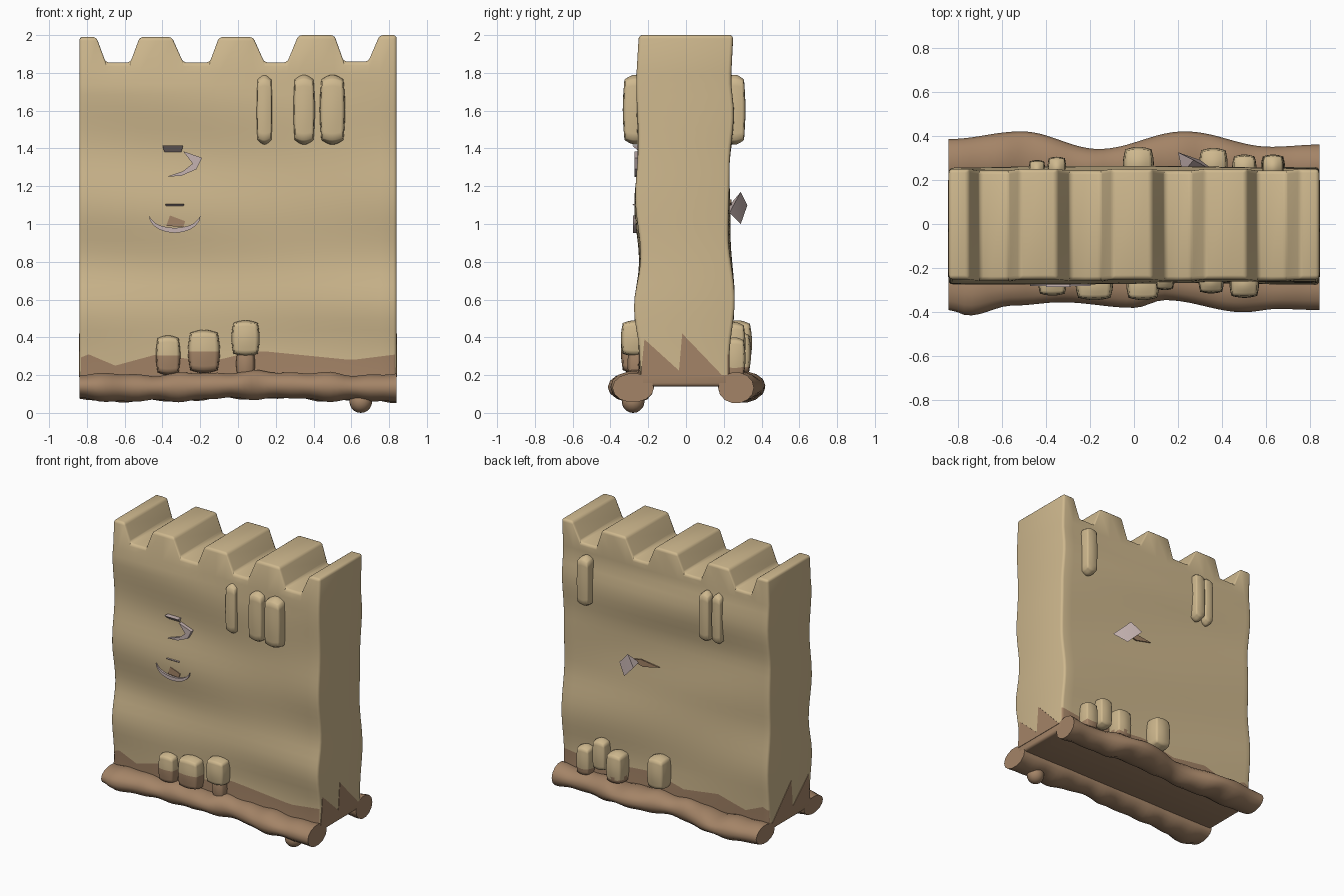
import bpy, bmesh, math
from mathutils import Vector

cube = bpy.data.objects.get("Cube")
if cube:
    bpy.data.objects.remove(cube, do_unlink=True)


def material(name, rgb):
    m = bpy.data.materials.new(name)
    m.use_nodes = True
    m.diffuse_color = (*rgb, 1)
    m.node_tree.nodes["Principled BSDF"].inputs["Base Color"].default_value = (*rgb, 1)
    return m


SAND = material("dry sand", (0.62, 0.48, 0.27))
WET = material("wet sand", (0.37, 0.23, 0.135))
SHELL = material("shell", (0.56, 0.45, 0.44))


def interp(pts, t, smooth=True):
    """Value at t along a list of (position, value) pairs."""
    if t <= pts[0][0]:
        return pts[0][1]
    for (a, u), (b, v) in zip(pts, pts[1:]):
        if t <= b:
            f = (t - a) / (b - a)
            if smooth:
                f = (1 - math.cos(math.pi * f)) / 2
            return u + (v - u) * f
    return pts[-1][1]


def finish(name, bm, mats, bevel=0, angle=40, segments=3):
    bmesh.ops.recalc_face_normals(bm, faces=bm.faces)
    me = bpy.data.meshes.new(name)
    bm.to_mesh(me)
    bm.free()
    for m in mats:
        me.materials.append(m)
    ob = bpy.data.objects.new(name, me)
    bpy.context.collection.objects.link(ob)
    bpy.ops.object.select_all(action="DESELECT")
    ob.select_set(True)
    bpy.context.view_layer.objects.active = ob
    if bevel:
        mod = ob.modifiers.new("round", "BEVEL")
        mod.width, mod.segments = bevel, segments
        mod.limit_method, mod.angle_limit = "ANGLE", math.radians(48)
        bpy.ops.object.modifier_apply(modifier=mod.name)
    bpy.ops.object.shade_smooth_by_angle(angle=math.radians(angle))
    return ob


# Wall: a grid of columns and rows, front and back, with a toothed top row
TEETH = [(-.84, 1.99), (-.75, 1.99), (-.70, 1.855), (-.57, 1.855), (-.52, 1.99),
         (-.35, 1.99), (-.29, 1.855), (-.15, 1.855), (-.10, 1.99), (.08, 1.99),
         (.14, 1.855), (.26, 1.855), (.32, 2.0), (.51, 2.0), (.56, 1.86),
         (.69, 1.86), (.75, 2.0), (.84, 2.0)]
FRONT = [(.13, .25), (.3, .25), (.55, .27), (.8, .243), (1.1, .268),
         (1.38, .25), (1.7, .268), (1.95, .25)]
BACK = [(.13, .235), (.3, .235), (.6, .252), (.95, .23), (1.3, .225),
        (1.6, .258), (1.8, .24), (1.95, .25)]
DIRT = [(-.84, .29), (-.79, .31), (-.65, .25), (-.43, .31), (-.15, .27),
        (.1, .33), (.6, .28), (.84, .31)]
columns = sorted({x for x, _ in TEETH} | {-.79, -.65, -.43, -.22, 0, .2, .42, .62})
rows = [.14, .2, .3] + [.38 + .0592 * i for i in range(25)] + [2]


def wall_point(x, row, side):
    z = rows[row]
    if row == 2:
        z = interp(DIRT, x, False)
    if row == len(rows) - 1:
        z = interp(TEETH, x, False)
    ripple = .006 * math.sin(3 * x + 9 * z) if z < 1.8 else 0
    return (x, side * (interp(FRONT if side < 0 else BACK, z) + ripple), z)


bm = bmesh.new()
sheet = {(s, i, j): bm.verts.new(wall_point(x, j, s))
         for s in (-1, 1) for i, x in enumerate(columns) for j in range(len(rows))}
last_c, last_r = len(columns) - 1, len(rows) - 1


def quad(keys, wet):
    bm.faces.new([sheet[k] for k in keys]).material_index = int(wet)


for i in range(last_c):
    for s in (-1, 1):
        for j in range(last_r):
            quad([(s, i, j), (s, i + 1, j), (s, i + 1, j + 1), (s, i, j + 1)], j < 2)
    for j in (0, last_r):
        quad([(-1, i, j), (-1, i + 1, j), (1, i + 1, j), (1, i, j)], j == 0)
for i in (0, last_c):
    for j in range(last_r):
        quad([(-1, i, j), (-1, i, j + 1), (1, i, j + 1), (1, i, j)], j < 1)
finish("battlement_wall", bm, [SAND, WET], .018)


# Flat outlines pushed along one axis, for stains and shells
def plate(name, outline, axis, start, end, mat):
    def place(p, d):
        return (d, *p) if axis == "x" else (p[0], d, p[1])
    bm = bmesh.new()
    a = [bm.verts.new(place(p, start)) for p in outline]
    b = [bm.verts.new(place(p, end)) for p in outline]
    bm.faces.new(a)
    bm.faces.new(b)
    for k in range(len(a)):
        n = (k + 1) % len(a)
        bm.faces.new((a[k], a[n], b[n], b[k]))
    return finish(name, bm, [mat], angle=30)


for s, side in ((1, "left"), (-1, "right")):
    for n, (y, top) in enumerate(((-.22, .39), (-.02, .42))):
        plate(f"{side}_wet_streak_{n + 1}",
              [(y - .02, .19), (y, top), (y + .22, .19)], "x", s * .836, s * .843, WET)

# Lumpy rolls of wet sand along the foot
ROLL_FRONT = [(-.84, .39), (-.75, .415), (-.55, .37), (-.33, .355), (0, .38),
              (.14, .345), (.5, .40), (.65, .385), (.84, .39)]
ROLL_BACK = [(-.84, .385), (-.51, .42), (-.16, .34), (.23, .42), (.62, .35), (.84, .36)]
for name, s, edge in (("front_foot_roll", -1, ROLL_FRONT), ("back_foot_roll", 1, ROLL_BACK)):
    bm = bmesh.new()
    rings = []
    for i in range(49):
        x = -.84 + 1.68 * i / 48
        outer = interp(edge, x)
        cy, ry = (outer + .17) / 2, (outer - .17) / 2
        rz = .072 + .006 * math.sin(17 * x) + .005 * math.sin(31 * x + s)
        cz = .14 + .008 * math.sin(5 * x + 1)
        rings.append([bm.verts.new((x, s * (cy + ry * math.cos(a)), cz + rz * math.sin(a)))
                      for a in (math.tau * k / 14 for k in range(14))])
    for r, q in zip(rings, rings[1:]):
        for k in range(14):
            bm.faces.new((r[k], r[k - 1], q[k - 1], q[k]))
    bm.faces.new(rings[0])
    bm.faces.new(rings[-1])
    finish(name, bm, [WET], angle=60)


# Rounded lumps pressed onto the wall; faces under the wet line turn dark
def lump(name, x, side, z0, z1, width, reach, wet_line=0, roundness=.42):
    inner = .2
    size = Vector((width, reach - inner, z1 - z0))
    centre = Vector((x, side * (reach + inner) / 2, (z0 + z1) / 2))
    bm = bmesh.new()
    bmesh.ops.create_cube(bm, size=1)
    bmesh.ops.subdivide_edges(bm, edges=bm.edges, cuts=7, use_grid_fill=True)
    for v in bm.verts:
        # blend between box and ball, then stretch
        ball = v.co.normalized() * .5
        v.co = v.co.lerp(ball, 1 - roundness * .6)
        v.co = centre + Vector([a * b for a, b in zip(v.co, size)])
    for f in bm.faces:
        f.material_index = int(f.calc_center_median().z < wet_line)
    return finish(name, bm, [SAND, WET], angle=70)


for n, (x, w, reach) in enumerate(((.14, .085, .30), (.35, .115, .315), (.5, .135, .335))):
    lump(f"front_bar_{n + 1}", x, -1, 1.42, 1.79, w, reach, roundness=.9)
for n, (x, w, reach) in enumerate(((.63, .10, .315), (-.35, .085, .305), (-.44, .075, .29))):
    lump(f"back_bar_{n + 1}", x, 1, 1.42, 1.79, w, reach, roundness=.9)

for n, (x, z0, z1, w, reach, wet) in enumerate((
        (-.37, .2, .41, .13, .325, .31), (-.18, .21, .44, .17, .345, .32),
        (.04, .3, .49, .15, .345, .3))):
    lump(f"front_lump_{n + 1}", x, -1, z0, z1, w, reach, wet, .85)
lump("front_lump_stem", .04, -1, .16, .36, .1, .31, 1)
for n, (x, z0, z1, w, reach) in enumerate((
        (.63, .18, .4, .11, .315), (.5, .25, .48, .11, .315),
        (.36, .2, .43, .13, .345), (.02, .25, .49, .14, .35))):
    lump(f"back_lump_{n + 1}", x, 1, z0, z1, w, reach, .25, .8)

# Pebble under the front roll
bm = bmesh.new()
bmesh.ops.create_uvsphere(bm, u_segments=16, v_segments=10, radius=.06)
bmesh.ops.translate(bm, verts=bm.verts, vec=(.65, -.28, .06))
finish("foot_pebble", bm, [WET], angle=70)

# Broken shells stuck into the front
plate("upper_shell", [(-.29, 1.385), (-.19, 1.35), (-.22, 1.29), (-.3, 1.255), (-.38, 1.25),
                      (-.29, 1.28), (-.24, 1.32)], "y", -.22, -.272, SHELL)
arc = [math.pi + math.pi * k / 10 for k in range(11)]
outer = [(-.335 + .137 * math.cos(a), 1.045 + .092 * math.sin(a)) for a in arc]
inner = [(-.335 + .13 * math.cos(a), 1.045 + .066 * math.sin(a)) for a in reversed(arc[1:-1])]
plate("lower_shell", outer + inner, "y", -.22, -.28, SHELL)
plate("lower_shell_stain", [(-.38, .99), (-.36, 1.045), (-.28, 1.015), (-.29, .985)],
      "y", -.266, -.274, WET)


# Downward-tilted shell chips above each shell
def chip(name, x, z, half, height):
    bm = bmesh.new()
    low = [bm.verts.new((x + d, -.22, z)) for d in (-half * .7, half * .7)]
    tip = [bm.verts.new((x + d, -.285, z + height)) for d in (half, -half)]
    back = [bm.verts.new((x + d, -.22, z + height)) for d in (half, -half)]
    bm.faces.new(low + tip)
    bm.faces.new(low + back)
    bm.faces.new(tip + back[::-1])
    bm.faces.new((low[0], tip[1], back[1]))
    bm.faces.new((low[1], tip[0], back[0]))
    finish(name, bm, [SHELL], angle=30)


chip("upper_shell_chip", -.345, 1.36, .055, .055)
chip("lower_shell_chip", -.335, 1.06, .05, .045)

# Pointed shell and stain on the back
bm = bmesh.new()
points = [(.38, .23, 1.06), (.22, .23, 1.1), (.2, .325, 1.1), (.27, .29, 1.17), (.3, .29, 1.0)]
bmesh.ops.convex_hull(bm, input=[bm.verts.new(p) for p in points])
finish("back_shell", bm, [SHELL], angle=30)
plate("back_shell_stain", [(.05, 1.11), (.2, 1.13), (.3, 1.11), (.18, 1.08)],
      "y", .231, .24, WET)
